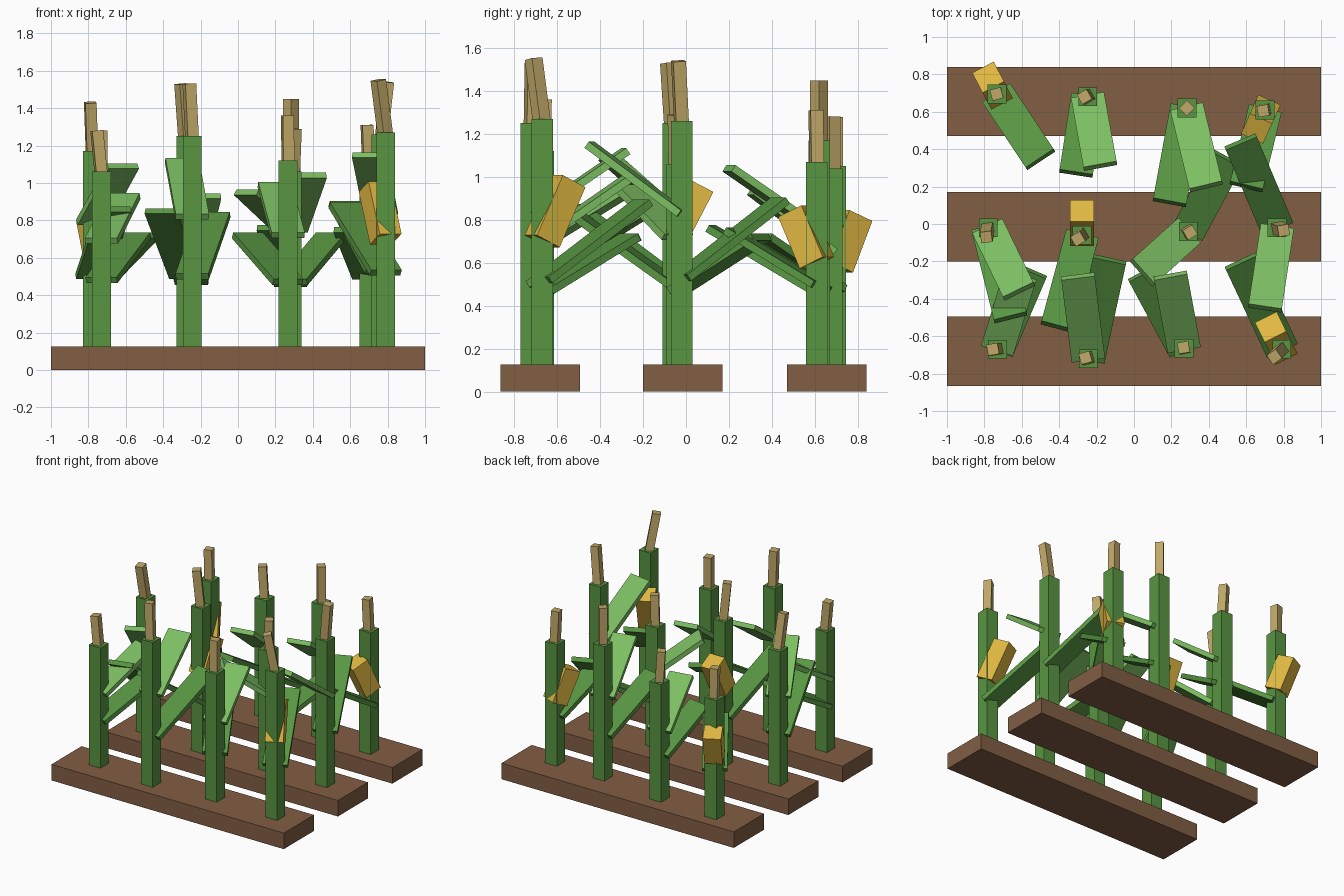
import bpy, math
from mathutils import Vector, Matrix

old = bpy.data.objects.get("Cube")
if old:
    bpy.data.objects.remove(old, do_unlink=True)


def material(name, red, green, blue):
    """Flat material from display colour values."""
    color = [(c / 255 / 12.92) if c < 11 else ((c / 255 + 0.055) / 1.055) ** 2.4
             for c in (red, green, blue)] + [1.0]
    mat = bpy.data.materials.new(name)
    mat.diffuse_color = color
    mat.use_nodes = True
    for node in mat.node_tree.nodes:
        if node.type == 'BSDF_PRINCIPLED':
            node.inputs["Base Color"].default_value = color
            node.inputs["Roughness"].default_value = 0.9
    return mat


SOIL = material("soil brown", 130, 94, 68)
GREEN = material("stalk green", 88, 150, 66)
LIGHT = material("light leaf green", 124, 190, 98)
YELLOW = material("cob yellow", 224, 184, 66)
STRAW = material("tassel straw", 192, 168, 104)


def beam(name, start, end, width, depth, mat, yaw=None):
    """Box running from start to end; width stays level unless yaw turns it."""
    start, end = Vector(start), Vector(end)
    axis = end - start
    length = axis.length
    axis.normalize()
    if yaw is None:
        side = Vector((-axis.y, axis.x, 0)).normalized()
    else:
        side = Vector((math.cos(yaw), math.sin(yaw), 0))
        side = (side - axis * side.dot(axis)).normalized()
    normal = axis.cross(side)
    bpy.ops.mesh.primitive_cube_add(size=1)
    obj = bpy.context.object
    obj.name = name
    turn = Matrix((side, normal, axis)).transposed().to_4x4()
    obj.data.transform(Matrix.Translation((start + end) / 2) @ turn
                       @ Matrix.Diagonal((width, depth, length, 1)))
    obj.data.materials.append(mat)
    return obj


def plant(name, x, y, height, tip, turn, lower, upper=None, cob=None):
    """Stalk with tassel, a lower leaf, and either an upper leaf or a cob.
    Leaf and cob: start height, then end point. Tip: tassel end point."""
    beam(name + "_stalk", (x, y, 0.1), (x, y, height), 0.1, 0.1, GREEN, yaw=0)
    beam(name + "_tassel", (x, y, height - 0.03), tip, 0.06, 0.06, STRAW,
         yaw=math.radians(turn))
    beam(name + "_lower_leaf", (x, y, lower[0]), lower[1:], 0.18, 0.035, GREEN)
    if upper:
        beam(name + "_upper_leaf", (x, y, upper[0]), upper[1:], 0.18, 0.035, LIGHT)
    if cob:
        beam(name + "_cob", (x, y, cob[0]), cob[1:], 0.13, 0.13, YELLOW)


# Soil beds
for label, y in (("front", -0.68), ("middle", -0.015), ("back", 0.655)):
    beam(label + "_bed", (-1, y, 0.0625), (1, y, 0.0625), 0.37, 0.125, SOIL)

# Front row, leaves reaching back
plant("front_row_a", -0.73, -0.67, 1.06, tip=(-0.755, -0.67, 1.28), turn=10,
      lower=(0.48, -0.55, -0.25, 0.72), upper=(0.69, -0.61, -0.28, 0.93))
plant("front_row_b", -0.245, -0.72, 1.25, tip=(-0.26, -0.715, 1.53), turn=15,
      lower=(0.5, -0.13, -0.19, 0.83), upper=(0.82, -0.3, -0.28, 1.12))
plant("front_row_c", 0.267, -0.665, 1.12, tip=(0.265, -0.66, 1.36), turn=10,
      lower=(0.47, 0.05, -0.26, 0.72), upper=(0.72, 0.195, -0.275, 0.99))
plant("front_row_d", 0.79, -0.67, 1.27, tip=(0.75, -0.71, 1.55), turn=35,
      lower=(0.52, 0.57, -0.2, 0.88), cob=(0.7, 0.73, -0.55, 0.98))

# Middle row, leaves reaching both ways
plant("middle_row_a", -0.78, -0.02, 1.17, tip=(-0.79, -0.07, 1.43), turn=8,
      lower=(0.5, -0.66, -0.5, 0.86), upper=(0.79, -0.615, -0.36, 1.09))
plant("middle_row_b", -0.278, -0.06, 1.25, tip=(-0.3, -0.08, 1.53), turn=30,
      lower=(0.5, -0.41, -0.55, 0.85), cob=(0.71, -0.278, 0.07, 0.96))
plant("middle_row_c", 0.29, -0.04, 1.06, tip=(0.3, -0.045, 1.29), turn=30,
      lower=(0.47, 0.5, 0.35, 0.72), upper=(0.72, 0.045, -0.26, 0.95))
plant("middle_row_d", 0.765, -0.02, 1.26, tip=(0.8, -0.035, 1.54), turn=10,
      lower=(0.53, 0.57, 0.44, 0.89), upper=(0.83, 0.7, -0.45, 1.15))

# Back row, leaves reaching forward
plant("back_row_a", -0.733, 0.695, 1.05, tip=(-0.735, 0.695, 1.28), turn=15,
      lower=(0.48, -0.5, 0.345, 0.72), cob=(0.58, -0.78, 0.785, 0.82))
plant("back_row_b", -0.247, 0.68, 1.04, tip=(-0.265, 0.68, 1.28), turn=30,
      lower=(0.47, -0.31, 0.27, 0.72), upper=(0.65, -0.18, 0.31, 0.93))
plant("back_row_c", 0.283, 0.62, 1.17, tip=(0.283, 0.62, 1.45), turn=45,
      lower=(0.46, 0.19, 0.115, 0.76), upper=(0.75, 0.385, 0.2, 1.04))
plant("back_row_d", 0.7, 0.61, 1.07, tip=(0.69, 0.605, 1.31), turn=10,
      lower=(0.5, 0.6, 0.2, 0.75), cob=(0.6, 0.655, 0.51, 0.84))
